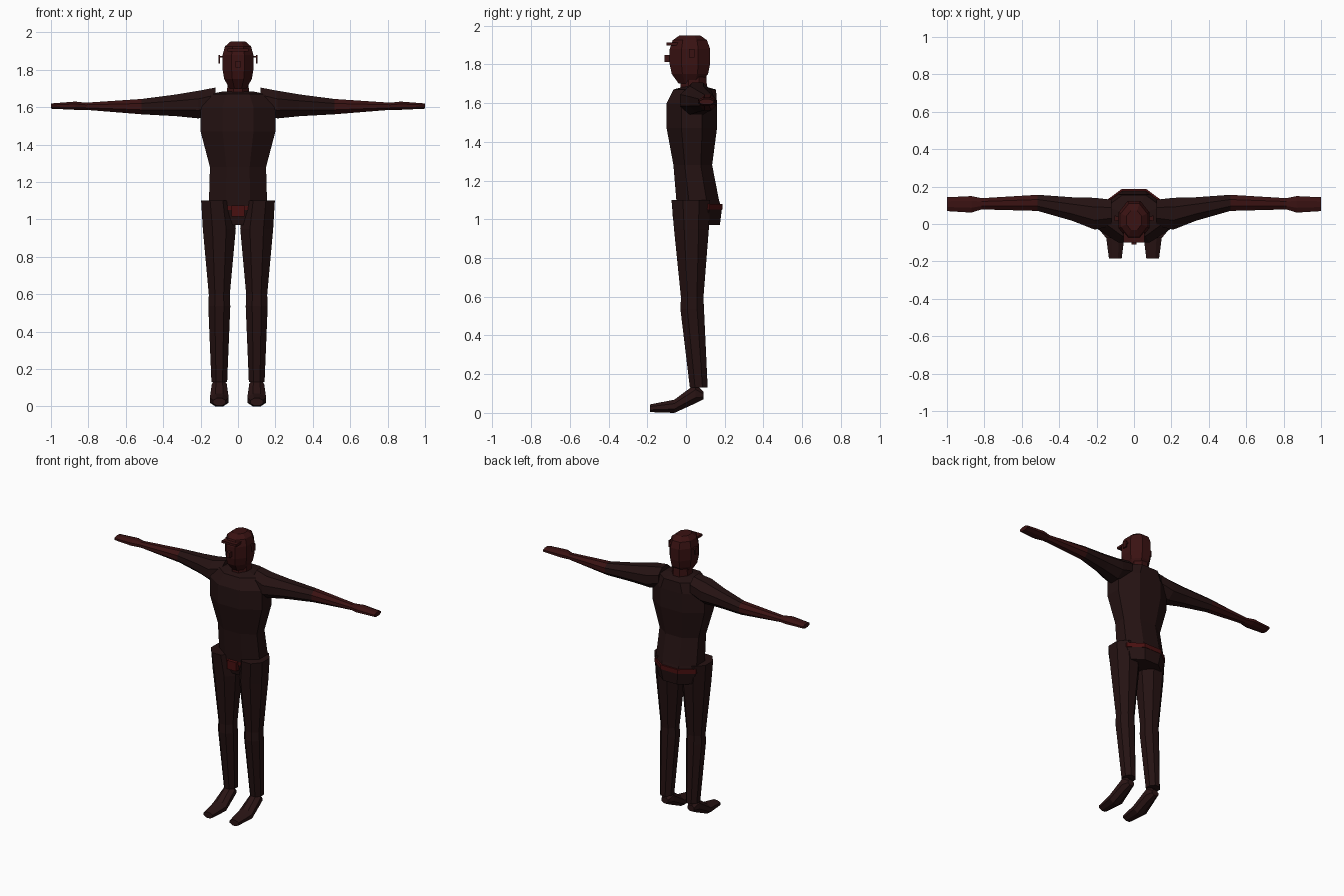
import bpy
import bmesh
from math import cos, sin, pi
from mathutils import Vector

default = bpy.data.objects.get("Cube")
if default:
    bpy.data.objects.remove(default, do_unlink=True)


def make_material(name, red, other):
    mat = bpy.data.materials.new(name)
    mat.use_nodes = True
    colour = (red, other, other, 1)
    mat.diffuse_color = colour
    shader = next(n for n in mat.node_tree.nodes if n.type == "BSDF_PRINCIPLED")
    shader.inputs["Base Color"].default_value = colour
    return mat


cloth = make_material("dark cloth", .018, .006)
skin = make_material("deep red skin", .042, .006)
leather = make_material("red leather", .065, .005)
boots = make_material("dark boots", .023, .007)


def ring(x, y, z, across, deep):
    """An octagonal section: its centre and its two half sizes."""
    return Vector((x, y, z)), across, deep


def grow(section, rise, scale):
    """The same section raised and resized."""
    centre, across, deep = section
    return centre + Vector((0, 0, rise)), across * scale, deep * scale


def add_object(name, bm, mat):
    bmesh.ops.recalc_face_normals(bm, faces=bm.faces)
    mesh = bpy.data.meshes.new(name)
    bm.to_mesh(mesh)
    bm.free()
    mesh.materials.append(mat)
    bpy.context.collection.objects.link(bpy.data.objects.new(name, mesh))


def loft(name, mat, *sections):
    """Skin the sections, which lie square to the part's longest axis."""
    bm = bmesh.new()
    run = sections[-1][0] - sections[0][0]
    axis = max(range(3), key=lambda k: abs(run[k]))
    first, second = [k for k in range(3) if k != axis]
    loops = []
    for centre, across, deep in sections:
        loop = []
        for i in range(8):
            angle = (i + .5) * pi / 4
            point = centre.copy()
            point[first] += across * cos(angle) / cos(pi / 8)
            point[second] += deep * sin(angle) / cos(pi / 8)
            loop.append(bm.verts.new(point))
        loops.append(loop)
    for low, high in zip(loops, loops[1:]):
        for i in range(8):
            bm.faces.new((low[i - 1], low[i], high[i], high[i - 1]))
    bm.faces.new(loops[0])
    bm.faces.new(loops[-1])
    add_object(name, bm, mat)


def box(name, mat, centre, size):
    bm = bmesh.new()
    bmesh.ops.create_cube(bm, size=1)
    bmesh.ops.scale(bm, vec=size, verts=bm.verts)
    bmesh.ops.translate(bm, vec=centre, verts=bm.verts)
    add_object(name, bm, mat)


# Trunk
hips = ring(0, .06, 1.1, .155, .11)
waist = ring(0, .035, 1.28, .15, .1)
chest = ring(0, .03, 1.47, .2, .13)
collar = ring(0, .045, 1.67, .15, .11)
loft("torso", cloth, hips, waist, chest, grow(chest, .13, 1), collar,
     grow(collar, .015, .5))

# Pelvis and belt
seat = ring(0, .07, 1.05, .155, .115)
base = ring(0, .075, .97, .13, .1)
loft("pelvis", cloth, base, seat, hips)
loft("belt", leather, grow(seat, 0, 1.02), grow(seat, .03, 1.02))
box("buckle", leather, (0, -.055, 1.045), (.07, .03, .06))

# Neck and head
throat = ring(0, .04, 1.66, .06, .07)
loft("neck", skin, throat, grow(throat, .1, .9))
skull = ring(0, .02, 1.85, .082, .104)
loft("head", skin, grow(skull, -.15, .55), grow(skull, -.1, .9),
     grow(skull, -.05, 1), grow(skull, .03, 1),
     grow(skull, .075, .85), grow(skull, .1, .5))
box("brow_peak", skin, (0, -.07, 1.905), (.11, .06, .016))
box("nose", skin, (0, -.09, 1.83), (.025, .04, .035))

for label, side in (("left", 1), ("right", -1)):
    # Ears on short stems
    box(label + "_ear_stem", skin, (side * .09, .03, 1.87), (.03, .02, .01))
    box(label + "_ear", skin, (side * .1, .03, 1.857), (.01, .03, .045))

    # Arm, from the shoulder out to the fingertips
    shoulder = ring(side * .12, .06, 1.638, .07, .067)
    armpit = ring(side * .21, .055, 1.614, .085, .074)
    biceps = ring(side * .33, .08, 1.61, .063, .058)
    elbow = ring(side * .515, .113, 1.603, .043, .041)
    wrist = ring(side * .815, .108, 1.605, .03, .019)
    palm = ring(side * .87, .105, 1.608, .044, .022)
    fingertips = ring(side, .106, 1.606, .037, .014)
    loft(label + "_upper_arm", cloth, shoulder, armpit, biceps, elbow)
    loft(label + "_forearm", skin, elbow, wrist)
    loft(label + "_hand", skin, wrist, palm, fingertips)

    # Leg, split at the knee
    leg_top = ring(side * .115, .025, 1.1, .082, .1)
    crotch = ring(side * .1, .028, .95, .088, .09)
    knee = ring(side * .1, .032, .596, .056, .058)
    ankle = ring(side * .1, .066, .13, .042, .046)
    loft(label + "_thigh", cloth, knee, crotch, leg_top)
    loft(label + "_shin", cloth, ankle, grow(knee, -.06, 1.05), knee)

    # Foot, from heel to toe
    heel = ring(side * .1, .09, .09, .025, .02)
    instep = ring(side * .1, .05, .1, .04, .05)
    ball = ring(side * .1, -.06, .034, .05, .034)
    toe = ring(side * .1, -.185, .024, .034, .02)
    loft(label + "_foot", boots, heel, instep, ball, toe)
